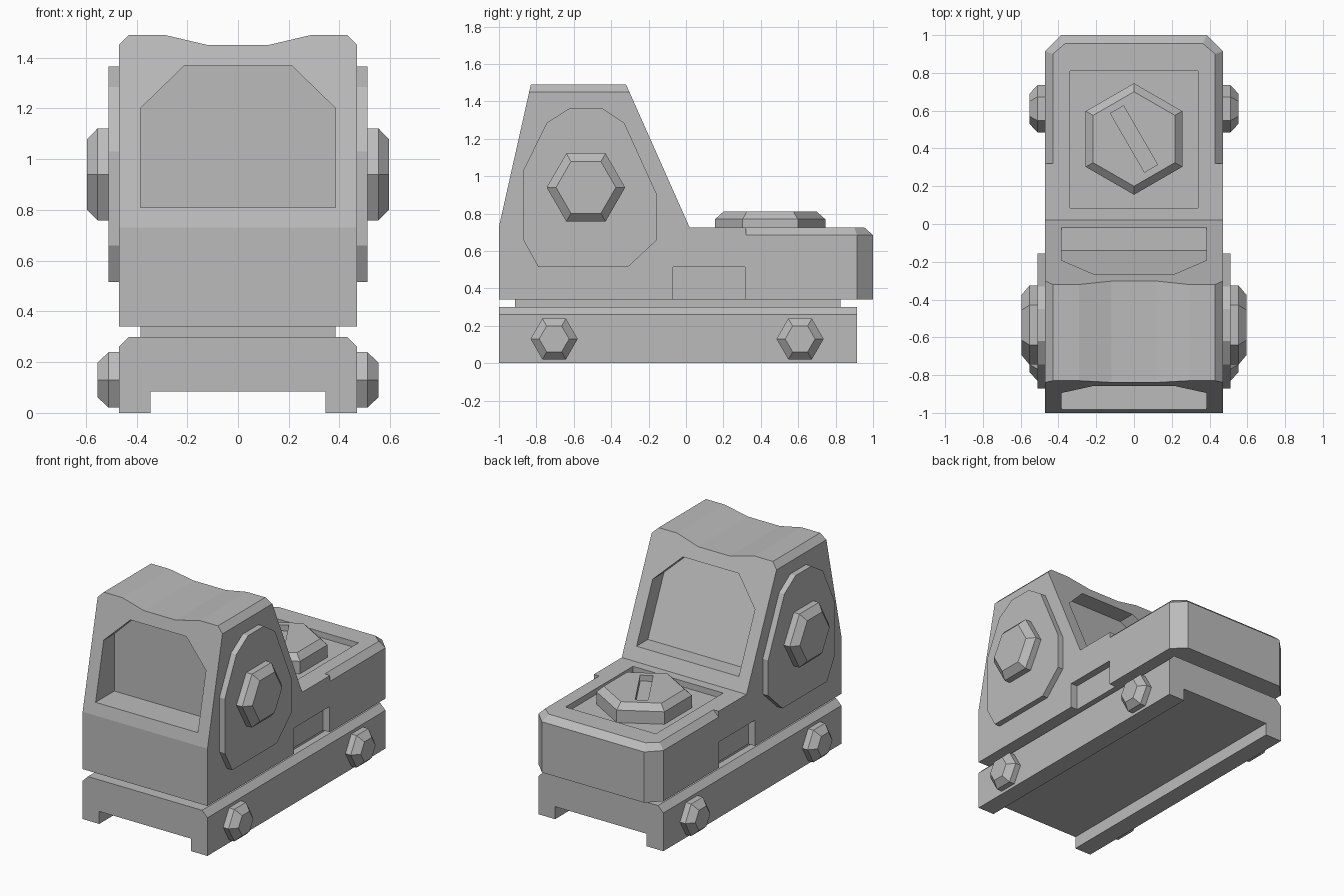
import bpy, bmesh
from math import cos, sin, radians

if "Cube" in bpy.data.objects:
    bpy.data.objects.remove(bpy.data.objects["Cube"], do_unlink=True)

grey = bpy.data.materials.new("matte grey")
grey.use_nodes = True
grey.diffuse_color = (0.5, 0.5, 0.5, 1)
grey.node_tree.nodes["Principled BSDF"].inputs["Base Color"].default_value = (0.5, 0.5, 0.5, 1)


def loft(name, rings):
    """Closed solid through rings that share a vertex count."""
    bm = bmesh.new()
    rows = [[bm.verts.new(p) for p in ring] for ring in rings]
    n = len(rows[0])
    bm.faces.new(rows[0])
    bm.faces.new(rows[-1])
    for a, b in zip(rows, rows[1:]):
        for i in range(n):
            j = (i + 1) % n
            bm.faces.new((a[i], a[j], b[j], b[i]))
    bmesh.ops.recalc_face_normals(bm, faces=bm.faces)
    mesh = bpy.data.meshes.new(name)
    bm.to_mesh(mesh)
    bm.free()
    mesh.materials.append(grey)
    obj = bpy.data.objects.new(name, mesh)
    bpy.context.collection.objects.link(obj)
    return obj


def along_x(name, profile, x0, x1):
    return loft(name, [[(x, y, z) for y, z in profile] for x in (x0, x1)])


def along_y(name, profile, y0, y1):
    return loft(name, [[(x, y, z) for x, z in profile] for y in (y0, y1)])


def box(name, x0, x1, y0, y1, z0, z1):
    return along_x(name, [(y0, z0), (y1, z0), (y1, z1), (y0, z1)], x0, x1)


def mirrored(half):
    """Complete a right-hand outline with its mirror image."""
    return half + [(-x, v) for x, v in reversed(half)]


def boolean(target, tool, operation="DIFFERENCE"):
    tool.hide_render = True
    mod = target.modifiers.new("boolean", "BOOLEAN")
    mod.operation = operation
    mod.solver = "EXACT"
    mod.object = tool
    bpy.context.view_layer.objects.active = target
    bpy.ops.object.modifier_apply(modifier=mod.name)
    bpy.data.objects.remove(tool, do_unlink=True)


def hexagon(r):
    return [(r * cos(radians(60 * i)), r * sin(radians(60 * i))) for i in range(6)]


def side_bolt(name, side, y, z, r, r_top, depths):
    rings = [[(side * x, y + a, z + b) for a, b in hexagon(rad)]
             for x, rad in zip(depths, (r, r, r_top))]
    loft(name, rings)


# Housing: tall hood and the front of the deck
housing = along_x("housing", [(-1, 0.34), (0.32, 0.34), (0.32, 0.725), (0.02, 0.725),
                              (-0.369, 1.6), (-0.805, 1.6), (-1, 0.73)], -0.47, 0.47)

# Rear deck with clipped corners and a chamfered rim
outer = mirrored([(0.47, 0.32), (0.47, 0.915), (0.385, 1)])
inner = mirrored([(0.43, 0.32), (0.43, 0.9), (0.365, 0.955)])
deck = loft("deck", [[(x, y, z) for x, y in ring]
                     for ring, z in ((outer, 0.34), (outer, 0.685), (inner, 0.725))])
boolean(housing, deck, "UNION")

# Wavy top of the hood
wave = mirrored([(0.12, 1.45), (0.29, 1.49), (0.43, 1.49), (0.53, 1.39), (0.53, 1.8)])
boolean(housing, along_y("wave_cutter", wave, -1.2, 0.2))

# Front and rear window recesses
window = mirrored([(0.385, 0.81), (0.385, 1.2), (0.21, 1.37)])
boolean(housing, along_y("front_window_cutter", window, -1.2, -0.78))


def rear_slope(z):
    return 0.02 - 0.4445 * (z - 0.725)


boolean(housing, loft("rear_window_cutter", [[(x, rear_slope(z) + d, z) for x, z in window]
                                             for d in (-0.122, 0.3)]))

# Deck tray and side notches
boolean(housing, box("tray_cutter", -0.34, 0.34, 0.085, 0.81, 0.685, 0.9))
for s in (-1, 1):
    x0, x1 = sorted((s * 0.42, s * 0.6))
    boolean(housing, box("notch_cutter", x0, x1, -0.07, 0.315, 0.3, 0.515))

# Slotted adjustment knob on the deck
knob = loft("top_knob", [[(b, 0.45 + a, z) for a, b in hexagon(r)]
                         for z, r in ((0.67, 0.295), (0.77, 0.295), (0.81, 0.25))])
u, v = (0.5, -0.866), (0.866, 0.5)
slot = [(u[0] * a + v[0] * b, 0.45 + u[1] * a + v[1] * b)
        for a, b in ((-0.18, -0.04), (0.18, -0.04), (0.18, 0.04), (-0.18, 0.04))]
boolean(knob, loft("slot_cutter", [[(x, y, z) for x, y in slot] for z in (0.77, 0.9)]))

# Neck between housing and rail clamp
box("neck", -0.385, 0.385, -0.915, 0.825, 0.28, 0.36)

# Rail clamp with a channel underneath
along_y("rail_clamp", mirrored([(0.345, 0.085), (0.345, 0), (0.47, 0),
                                (0.47, 0.26), (0.43, 0.3)]), -1, 0.915)

# Side plates and bolts
plate = [(-0.79, 0.515), (-0.31, 0.515), (-0.155, 0.66), (-0.155, 0.9), (-0.33, 1.285),
         (-0.45, 1.365), (-0.62, 1.365), (-0.745, 1.285), (-0.87, 1.03), (-0.87, 0.66)]
for s, label in ((1, "left"), (-1, "right")):
    along_x(label + "_side_plate", plate, s * 0.46, s * 0.51)
    side_bolt(label + "_hood_bolt", s, -0.535, 0.94, 0.21, 0.16, (0.5, 0.553, 0.595))
    for y, place in ((-0.705, "front"), (0.61, "rear")):
        side_bolt(f"{label}_{place}_clamp_bolt", s, y, 0.13, 0.126, 0.08, (0.46, 0.51, 0.553))
